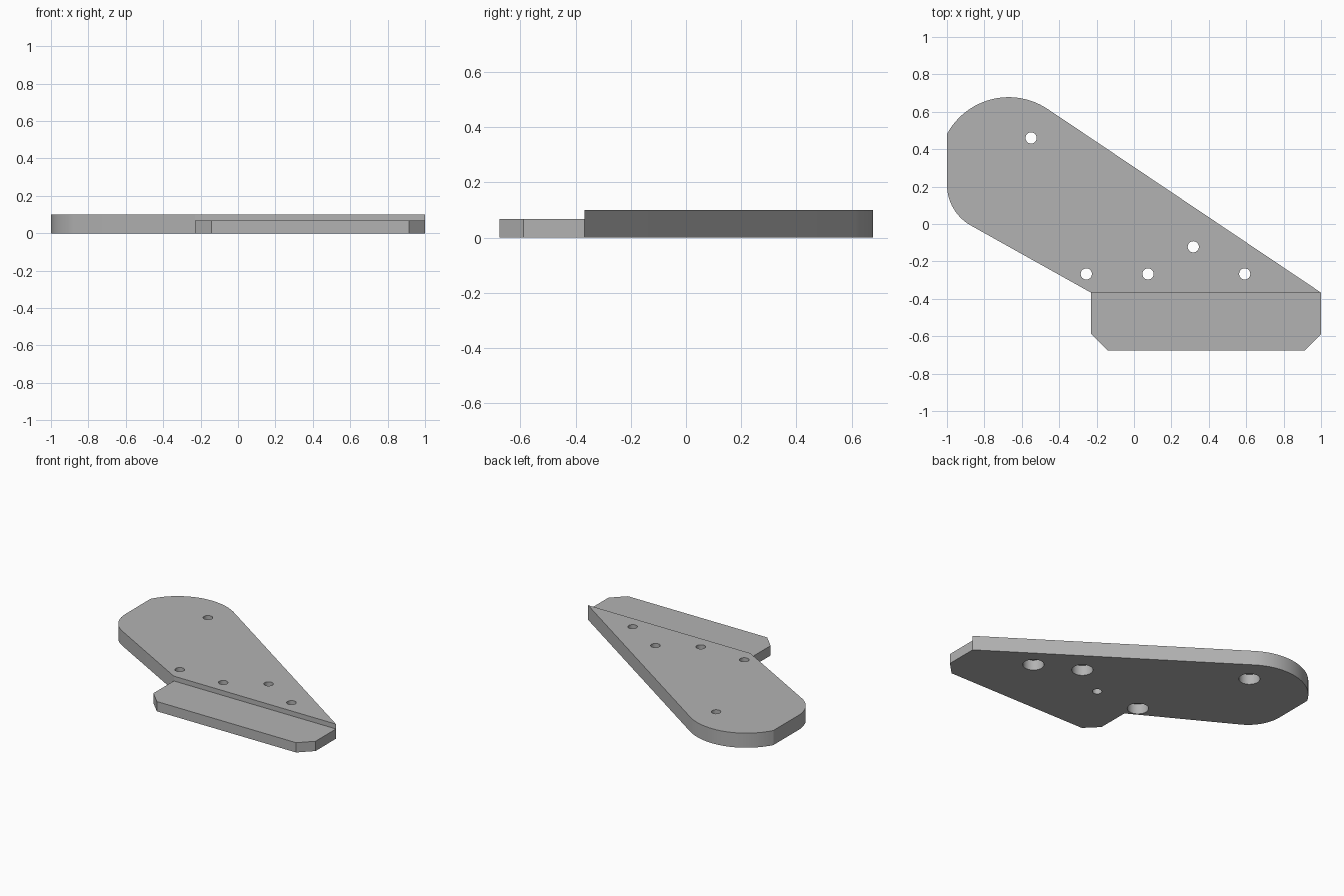
import bpy, bmesh
from math import cos, sin, radians

cube = bpy.data.objects.get("Cube")
if cube:
    bpy.data.objects.remove(cube, do_unlink=True)

THICK, LIP = 0.10, 0.067
STEP_Y, FRONT_Y = -0.367, -0.675
LEFT_X, CHAMFER = -0.23, 0.087

grey = bpy.data.materials.new("plain grey")
grey.use_nodes = True
colour = (0.45, 0.45, 0.45, 1)
grey.diffuse_color = colour
grey.node_tree.nodes["Principled BSDF"].inputs["Base Color"].default_value = colour


def arc(cx, cy, r, start, end, n):
    angles = [radians(start + (end - start) * i / n) for i in range(n + 1)]
    return [(cx + r * cos(a), cy + r * sin(a)) for a in angles]


def prism(name, outline, z0, z1):
    bm = bmesh.new()
    base = bm.faces.new([bm.verts.new((x, y, z0)) for x, y in outline])
    top = bmesh.ops.extrude_face_region(bm, geom=[base])["geom"]
    bmesh.ops.translate(bm, vec=(0, 0, z1 - z0),
                        verts=[v for v in top if isinstance(v, bmesh.types.BMVert)])
    bmesh.ops.recalc_face_normals(bm, faces=bm.faces)
    mesh = bpy.data.meshes.new(name)
    bm.to_mesh(mesh)
    bm.free()
    mesh.materials.append(grey)
    obj = bpy.data.objects.new(name, mesh)
    bpy.context.collection.objects.link(obj)
    return obj


def cut(target, cutter):
    cutter.hide_render = True
    mod = target.modifiers.new("cut", "BOOLEAN")
    mod.operation, mod.solver, mod.object = "DIFFERENCE", "EXACT", cutter
    bpy.context.view_layer.objects.active = target
    bpy.ops.object.modifier_apply(modifier=mod.name)
    bpy.data.objects.remove(cutter, do_unlink=True)


# Whole plate: chamfered front lip, slanted arm and rounded end
outline = [(LEFT_X, STEP_Y), (LEFT_X, FRONT_Y + CHAMFER), (LEFT_X + CHAMFER, FRONT_Y),
           (1 - CHAMFER, FRONT_Y), (1, FRONT_Y + CHAMFER), (1, STEP_Y)]
outline += arc(-0.67, 0.303, 0.375, 56, 151.6, 24)
outline += arc(-0.75, 0.21, 0.25, 180, 240, 14)
plate = prism("bracket_plate", outline, 0, THICK)

# Lowered front lip
cut(plate, prism("lip_cutter", [(-2, -2), (2, -2), (2, STEP_Y), (-2, STEP_Y)], LIP, 1))

# Screw holes, most with a wide recess underneath
holes = [(-0.55, 0.46, True), (-0.255, -0.267, True), (0.075, -0.267, False),
         (0.317, -0.122, True), (0.592, -0.267, True)]
for x, y, recessed in holes:
    cut(plate, prism("hole_cutter", arc(x, y, 0.03, 0, 345, 23), -1, 1))
    if recessed:
        cut(plate, prism("recess_cutter", arc(x, y, 0.066, 0, 348.75, 31), -1, 0.07))

bpy.ops.object.select_all(action="DESELECT")
plate.select_set(True)
bpy.context.view_layer.objects.active = plate
bpy.ops.object.shade_smooth_by_angle(angle=radians(25))
